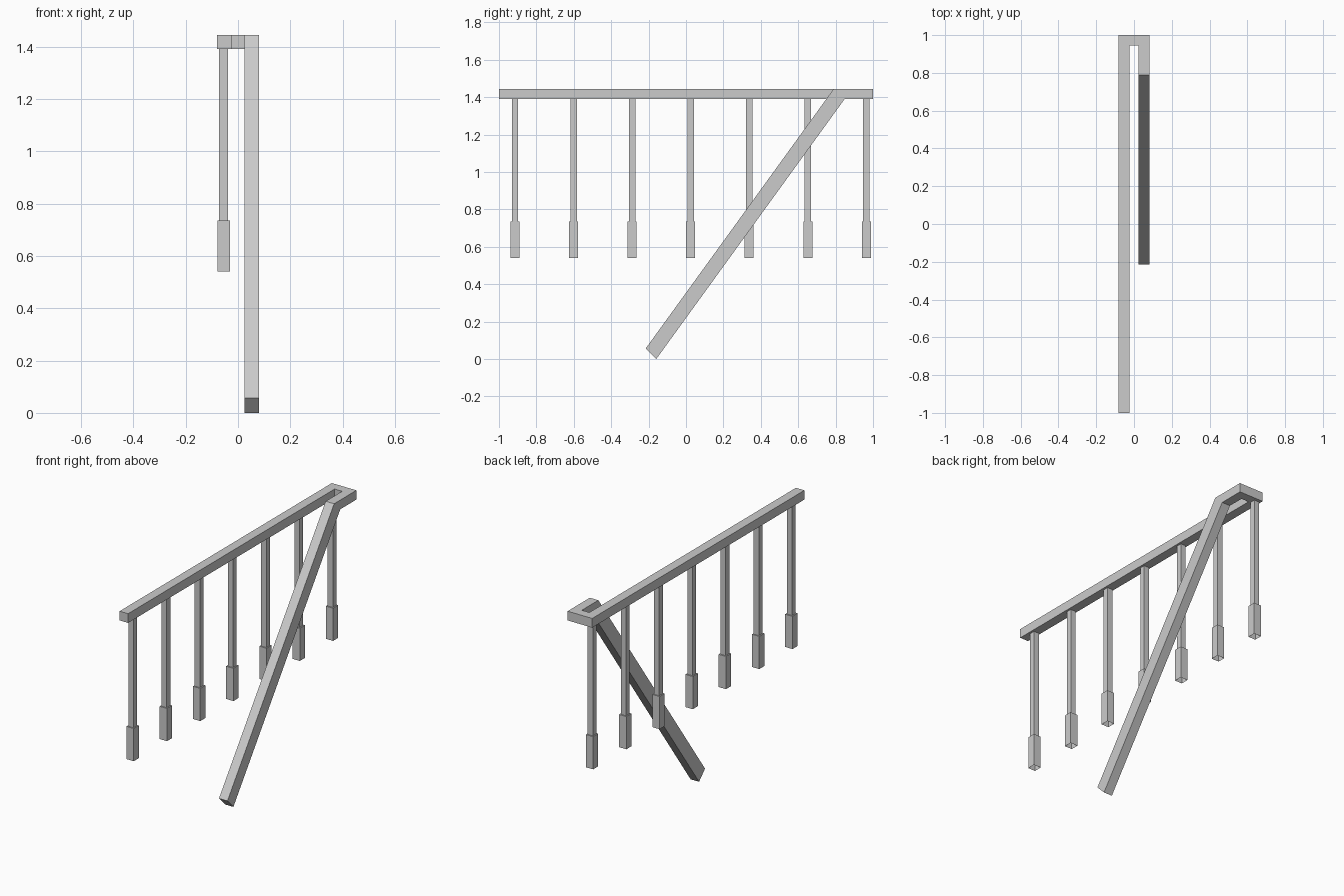
import bpy, bmesh

if "Cube" in bpy.data.objects:
    bpy.data.objects.remove(bpy.data.objects["Cube"])

def finish(name, bm):
    bmesh.ops.recalc_face_normals(bm, faces=bm.faces[:])
    mesh = bpy.data.meshes.new(name)
    bm.to_mesh(mesh)
    bm.free()
    ob = bpy.data.objects.new(name, mesh)
    bpy.context.collection.objects.link(ob)
    return ob

# Handrail: one square tube swept along a landing, a U turn and a descending flight
XO, XI, ZT, ZB = 0.081, 0.025, 1.445, 1.39
sections = [  # (outer x, outer y), (inner x, inner y)
    ((-XO, -1), (-XI, -1)),
    ((-XO, 1), (-XI, 0.946)),
    ((XO, 1), (XI, 0.946)),
]
rings = [[(*o, ZT), (*i, ZT), (*i, ZB), (*o, ZB)] for o, i in sections]
# sloped run: (top y, top z, bottom y, bottom z)
for yt, zt, yb, zb in [(0.79, ZT, 0.848, ZB), (-0.215, 0.057, -0.159, 0)]:
    rings.append([(XO, yt, zt), (XI, yt, zt), (XI, yb, zb), (XO, yb, zb)])

bm = bmesh.new()
loops = [[bm.verts.new(p) for p in ring] for ring in rings]
for a, b in zip(loops, loops[1:]):
    for k in range(4):
        n = (k + 1) % 4
        bm.faces.new((a[k], a[n], b[n], b[k]))
bm.faces.new(loops[0])
bm.faces.new(loops[-1])
finish("handrail", bm)

# Balusters: slim square post stepping out to a thicker foot, open underneath
def baluster(name, x, y):
    bm = bmesh.new()
    profile = [(0.024, 0.54), (0.024, 0.735), (0.017, 0.735), (0.017, ZB)]
    prev = None
    for h, z in profile:
        ring = [bm.verts.new((x + sx * h, y + sy * h, z))
                for sx, sy in ((-1, -1), (1, -1), (1, 1), (-1, 1))]
        if prev:
            for k in range(4):
                n = (k + 1) % 4
                bm.faces.new((prev[k], prev[n], ring[n], ring[k]))
        prev = ring
    finish(name, bm)

for i in range(7):
    baluster(f"baluster_{i + 1}", -0.055, -0.914 + i * 0.313)
